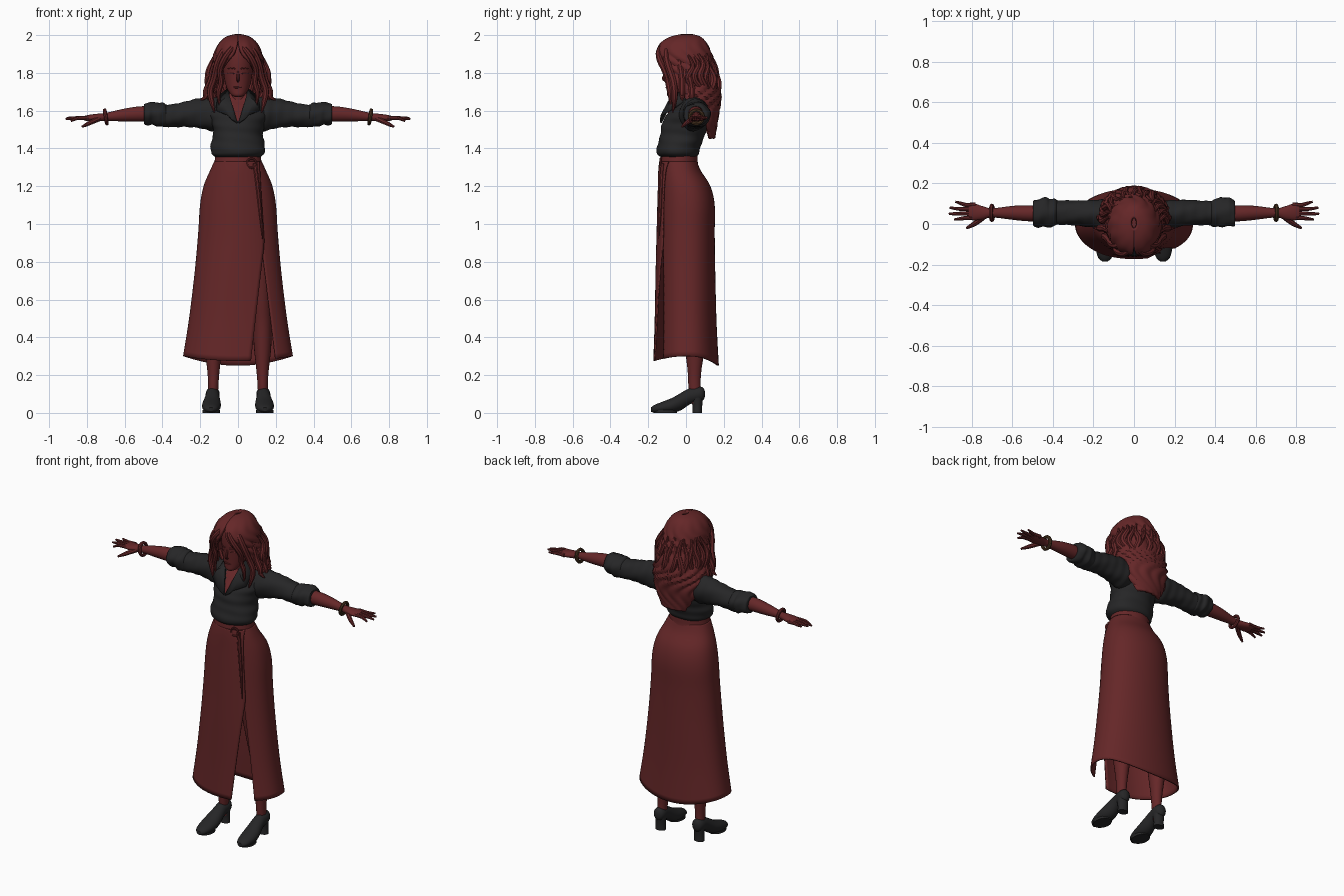
import bpy, bmesh, math, random
from mathutils import Vector

random.seed(4)


def material(name, rgb):
    m = bpy.data.materials.new(name)
    m.diffuse_color = (*rgb, 1)
    return m


RED = material("dark red", (0.13, 0.02, 0.021))
BLACK = material("soft black", (0.019, 0.019, 0.02))
BROWN = material("dark brown", (0.07, 0.035, 0.015))


def sample(rows, n):
    """Smooth resampling of station rows."""
    out = []
    for i in range(n):
        f = i / (n - 1) * (len(rows) - 1)
        k = min(int(f), len(rows) - 2)
        t = f - k
        p = [rows[max(0, min(len(rows) - 1, k + d))] for d in (-1, 0, 1, 2)]
        out.append([0.5 * (2 * b + (c - a) * t + (2 * a - 5 * b + 4 * c - d) * t * t
                    + (3 * b - a - 3 * c + d) * t ** 3) for a, b, c, d in zip(*p)])
    return out


def surface(name, grid, mat, closed=True, caps=True, thick=0):
    """Skin a grid of points, closed around each row or left open."""
    bm = bmesh.new()
    g = [[bm.verts.new(p) for p in row] for row in grid]
    n = len(g[0])
    for a, b in zip(g, g[1:]):
        for j in range(n if closed else n - 1):
            k = (j + 1) % n
            bm.faces.new((a[j], a[k], b[k], b[j]))
    if closed and caps:
        bm.faces.new(g[0])
        bm.faces.new(g[-1])
    bmesh.ops.recalc_face_normals(bm, faces=bm.faces)
    me = bpy.data.meshes.new(name)
    bm.to_mesh(me)
    bm.free()
    me.materials.append(mat)
    ob = bpy.data.objects.new(name, me)
    bpy.context.collection.objects.link(ob)
    if thick:
        m = ob.modifiers.new("thickness", 'SOLIDIFY')
        m.thickness = thick
        m.offset = 0
    return ob


def loft(name, axis, rows, mat, n=20, steps=0, wrinkle=0):
    """Elliptical rings along an axis; row = position, centre a, centre b, radius a, radius b."""
    grid = []
    for i, (p, ca, cb, ra, rb) in enumerate(sample(rows, steps or len(rows) * 3)):
        ring = []
        for j in range(n):
            t = 2 * math.pi * j / n
            w = 1 + wrinkle * math.sin(3 * t + 70 * p) * math.cos(2 * t - 40 * p)
            a, b = ca + ra * w * math.cos(t), cb + rb * w * math.sin(t)
            ring.append({'x': (p, a, b), 'y': (a, p, b), 'z': (a, b, p)}[axis])
        grid.append(ring)
    return surface(name, grid, mat)


def strand(name, pts, r, mat=RED, tip=0.15, cyclic=False, root=1):
    """Tapered tube through a few points."""
    cu = bpy.data.curves.new(name, 'CURVE')
    cu.dimensions = '3D'
    cu.bevel_depth = r
    cu.bevel_resolution = 2
    cu.resolution_u = 5
    cu.use_fill_caps = True
    sp = cu.splines.new('NURBS')
    sp.points.add(len(pts) - 1)
    for i, p in enumerate(pts):
        f = i / (len(pts) - 1)
        sp.points[i].co = (*p, 1)
        sp.points[i].radius = 1 if cyclic else (tip if i == len(pts) - 1 else root + (1 - root) * min(1, f * 3) - 0.3 * f)
    sp.order_u = 3
    sp.use_endpoint_u = not cyclic
    sp.use_cyclic_u = cyclic
    cu.materials.append(mat)
    ob = bpy.data.objects.new(name, cu)
    bpy.context.collection.objects.link(ob)
    return ob


def lerp3(z, top, mid, low):
    if z > 0.9:
        return mid + (top - mid) * (z - 0.9) / 0.47
    return mid + (low - mid) * (0.9 - z) / 0.62


# Wrap skirt with a front slit: z, half width, front y, back y
skirt = [(1.33, .122, -.128, .055), (1.28, .145, -.131, .075), (1.2, .178, -.133, .125),
         (1.1, .197, -.136, .148), (0.95, .207, -.14, .148), (0.75, .225, -.145, .151),
         (0.5, .255, -.15, .158), (0.30, .287, -.157, .17)]
grid = []
for z, rx, yf, yb in sample(skirt, 36):
    t0 = math.asin(lerp3(z, .07, .122, .2) / rx)
    t1 = math.asin(lerp3(z, .105, .135, .065) / rx) + 2 * math.pi
    row = []
    for j in range(81):
        u = j / 80
        t = t0 + (t1 - t0) * u
        o = .012 * max(0, min(1, (u - .75) / .12))
        c = math.cos(t)
        drop = (.025 if c > 0 else .05) * c * c * max(0, (1.3 - z)) ** 3
        y = (yf + yb) / 2 - ((yb - yf) / 2 + o) * math.copysign(abs(c) ** .85, c)
        row.append(((rx + o * .5) * math.sin(t), y, z - drop))
    grid.append(row)
surface("wrap_skirt", grid, RED, closed=False, thick=.008)

# Waistband, belt edges and buckle
loft("waistband", 'z', [(1.385, 0, -.035, .116, .092), (1.36, 0, -.036, .121, .097),
                        (1.32, 0, -.037, .126, .1), (1.29, 0, -.033, .139, .106)], RED, 40)
strand("buckle", [(.072 + .026 * math.cos(a), -.134, 1.322 + .026 * math.sin(a))
                  for a in [k * math.pi / 4 for k in range(8)]], .006, RED, cyclic=True)
strand("belt_tail", [(.09, -.125, 1.32), (.105, -.132, 1.2), (.12, -.138, 1.05), (.13, -.145, .92)], .012)

# Shirt body, with the open neck coloured as skin
torso = loft("shirt", 'z', [(1.355, 0, -.038, .12, .095), (1.375, 0, -.043, .14, .112),
             (1.42, 0, -.035, .143, .115), (1.47, 0, -.02, .132, .118), (1.53, 0, -.005, .138, .122),
             (1.58, 0, .012, .155, .112), (1.625, 0, .03, .155, .093), (1.655, 0, .035, .125, .072),
             (1.675, 0, .03, .08, .055), (1.69, 0, .025, .05, .045)], BLACK, 96, 60, .025)
torso.data.materials.append(RED)
for f in torso.data.polygons:
    c = f.center
    if c.y < .02 and abs(c.x) < (c.z - 1.53) * .42:
        f.material_index = 1

for s in (-1, 1):
    side = "right" if s < 0 else "left"
    # Collar lapels
    surface("collar_" + side, [[(s * .05, .0, 1.715), (s * .045, -.06, 1.68), (s * .004, -.133, 1.535)],
                               [(s * .085, .01, 1.69), (s * .085, -.09, 1.65), (s * .035, -.133, 1.555)],
                               [(s * .105, .02, 1.67), (s * .115, -.085, 1.6), (s * .055, -.13, 1.575)]],
            BLACK, closed=False, thick=.01)
    # Sleeve and rolled cuff
    loft("sleeve_" + side, 'x', [(s * .06, .035, 1.585, .07, .075), (s * .13, .04, 1.583, .078, .09),
         (s * .2, .05, 1.585, .068, .08), (s * .28, .055, 1.582, .062, .067), (s * .36, .055, 1.573, .06, .06),
         (s * .42, .055, 1.575, .06, .058)], BLACK, 28, 30, .05)
    loft("cuff_" + side, 'x', [(s * .375, .055, 1.573, .056, .052), (s * .39, .055, 1.575, .066, .063),
         (s * .415, .055, 1.577, .07, .062), (s * .43, .058, 1.58, .074, .064), (s * .455, .058, 1.583, .07, .059),
         (s * .475, .055, 1.583, .069, .06), (s * .497, .052, 1.584, .06, .052), (s * .497, .052, 1.584, .03, .03)],
         BLACK, 28, 30, .07)
    # Forearm and palm
    loft("forearm_" + side, 'x', [(s * .46, .052, 1.583, .04, .042), (s * .53, .053, 1.582, .039, .04),
         (s * .6, .055, 1.577, .034, .034), (s * .67, .055, 1.57, .025, .025), (s * .71, .055, 1.566, .023, .021),
         (s * .75, .055, 1.563, .034, .02), (s * .79, .06, 1.561, .042, .017), (s * .815, .062, 1.56, .04, .012)], RED)
    # Fingers and thumb
    for k, (y0, y1, x1, z1) in enumerate([(.03, .022, .885, 1.545), (.051, .05, .912, 1.555),
                                          (.072, .08, .908, 1.562), (.092, .11, .88, 1.563)]):
        strand(f"finger_{side}_{k}", [(s * .78, y0 + .003, 1.562), (s * .83, y0, 1.562),
               (s * (x1 - .03), (y0 + y1) / 2, 1.56), (s * x1, y1, z1)], .0115, tip=.45)
    strand("thumb_" + side, [(s * .73, .045, 1.56), (s * .765, .015, 1.545), (s * .795, -.005, 1.53),
                             (s * .825, -.02, 1.515)], .015, tip=.4)
    # Bracelet
    strand("bracelet_" + side, [(s * (.7 + .006 * math.sin(a)), .055 + .037 * math.cos(a), 1.567 + .037 * math.sin(a))
           for a in [k * math.pi / 5 for k in range(10)]], .01, RED if s < 0 else BROWN, cyclic=True)
    # Leg
    loft("leg_" + side, 'z', [(.05, s * .133, .055, .026, .03), (.14, s * .131, .045, .027, .032),
         (.22, s * .13, .045, .032, .036), (.35, s * .13, .045, .046, .052), (.48, s * .128, .03, .05, .055),
         (.6, s * .122, .005, .052, .056), (.8, s * .112, -.01, .068, .075), (1.0, s * .1, .0, .082, .092),
         (1.1, s * .09, .01, .08, .09)], RED, 20)
    # Heeled shoe
    loft("shoe_" + side, 'y', [(-.184, s * .143, .018, .014, .012), (-.165, s * .143, .022, .034, .021),
         (-.12, s * .142, .03, .047, .031), (-.07, s * .14, .041, .05, .04), (-.025, s * .137, .061, .043, .046),
         (.02, s * .135, .088, .036, .043), (.065, s * .134, .099, .037, .04), (.09, s * .134, .1, .028, .034),
         (.1, s * .134, .1, .008, .015)], BLACK, 20)
    loft("heel_" + side, 'z', [(0, s * .134, .06, .033, .026), (.04, s * .134, .06, .031, .026),
         (.09, s * .134, .057, .035, .035)], BLACK, 16)
    surface("sole_" + side, [[(s * .142 + .046 * math.cos(a), -.11 + .062 * math.sin(a), z)
            for a in [k * math.pi / 10 for k in range(20)]] for z in (0, .014)], BLACK)

# Neck and head
loft("neck", 'z', [(1.6, 0, .01, .06, .06), (1.66, 0, .012, .043, .046), (1.76, 0, .0, .042, .045)], RED)
loft("head", 'z', [(1.673, 0, -.075, .016, .014), (1.683, 0, -.068, .034, .032), (1.71, 0, -.045, .055, .056),
     (1.75, 0, -.026, .069, .078), (1.8, 0, -.016, .077, .092), (1.86, 0, -.01, .083, .102),
     (1.92, 0, -.01, .08, .095), (1.965, 0, -.01, .05, .06)], RED, 28)
strand("nose", [(0, -.105, 1.81), (0, -.114, 1.785), (0, -.124, 1.763), (0, -.1, 1.755)], .009, tip=.7, root=.5)
strand("lips", [(-.022, -.096, 1.722), (0, -.111, 1.724), (.022, -.096, 1.722)], .006)
for s in (-1, 1):
    strand("brow", [(s * .014, -.109, 1.822), (s * .036, -.106, 1.829), (s * .062, -.084, 1.82)], .004)
    strand("eyelid", [(s * .016, -.104, 1.797), (s * .035, -.104, 1.803), (s * .058, -.084, 1.796)], .004)

# Hair shell, open at the face: z, half width, front y, back y, opening half angle
hair = [(1.997, .012, -.02, .03, 0), (1.983, .06, -.08, .075, 0), (1.95, .096, -.13, .105, .03),
        (1.9, .118, -.148, .127, .18), (1.85, .126, -.143, .14, .5), (1.8, .136, -.125, .153, .75),
        (1.75, .146, -.11, .165, .9), (1.7, .158, -.1, .175, 1.05), (1.65, .162, -.08, .175, 1.3),
        (1.6, .15, -.03, .168, 1.6), (1.55, .132, .01, .16, 1.75), (1.5, .105, .04, .152, 1.8),
        (1.455, .075, .08, .145, 1.8)]
grid = []
for z, rx, yf, yb, op in sample(hair, 44):
    row = []
    for j in range(73):
        t = max(0, op) + (2 * math.pi - 2 * max(0, op)) * j / 72
        w = 1 + .04 * min(1, (2 - z) * 8) * math.sin(11 * t + 9 * math.sin(z * 17))
        row.append((rx * w * math.sin(t), (yf + yb) / 2 - (yb - yf) / 2 * w * math.cos(t), z))
    grid.append(row)
surface("hair_shell", grid, RED, closed=False, thick=.018)

# Face-framing locks and flicked ends
for s in (-1, 1):
    side = "right" if s < 0 else "left"
    for k, (pts, r) in enumerate([
            ([(.0, -.09, 1.965), (.03, -.145, 1.935), (.075, -.145, 1.875), (.1, -.11, 1.81), (.085, -.095, 1.75),
              (.11, -.085, 1.69), (.095, -.08, 1.62)], .019),
            ([(.02, -.06, 1.98), (.075, -.11, 1.93), (.11, -.1, 1.85), (.125, -.07, 1.77), (.15, -.06, 1.71),
              (.14, -.06, 1.65), (.125, -.07, 1.59)], .022),
            ([(.1, -.04, 1.9), (.135, -.03, 1.83), (.14, -.02, 1.76), (.175, -.02, 1.7), (.165, -.02, 1.67),
              (.2, -.02, 1.655)], .02),
            ([(.11, .0, 1.86), (.14, .01, 1.79), (.165, .02, 1.77), (.155, .03, 1.72), (.18, .03, 1.67),
              (.165, .04, 1.61)], .02)]):
        strand(f"front_lock_{side}_{k}", [(s * x, y, z) for x, y, z in pts], r, root=.5)

# Wavy locks over the back
for k in range(15):
    a = math.radians(-84 + 168 * k / 14)
    end = 1.445 + .15 * abs(math.sin(a)) + random.uniform(0, .04)
    ph = random.uniform(0, 6)
    pts = []
    for i in range(9):
        z = 1.9 + (end - 1.9) * i / 8
        rr = (.122 + .04 * math.sin(math.pi * min(1, i / 7))) * (1 - .03 * max(0, i - 5))
        aa = a * (1 - .035 * max(0, i - 4)) + .09 * math.sin(ph + i * 1.5)
        pts.append((rr * math.sin(aa), .008 + rr * math.cos(aa) + .008 * math.cos(ph + i * 1.7), z))
    strand(f"back_lock_{k}", pts, random.uniform(.016, .023), root=.3)

# Turn tubes into meshes and smooth everything
bpy.ops.object.select_all(action='DESELECT')
curves = [o for o in bpy.context.scene.objects if o.type == 'CURVE']
for o in curves:
    o.select_set(True)
bpy.context.view_layer.objects.active = curves[0]
bpy.ops.object.convert(target='MESH')
for o in bpy.context.scene.objects:
    o.select_set(True)
bpy.ops.object.shade_smooth_by_angle(angle=math.radians(40))
